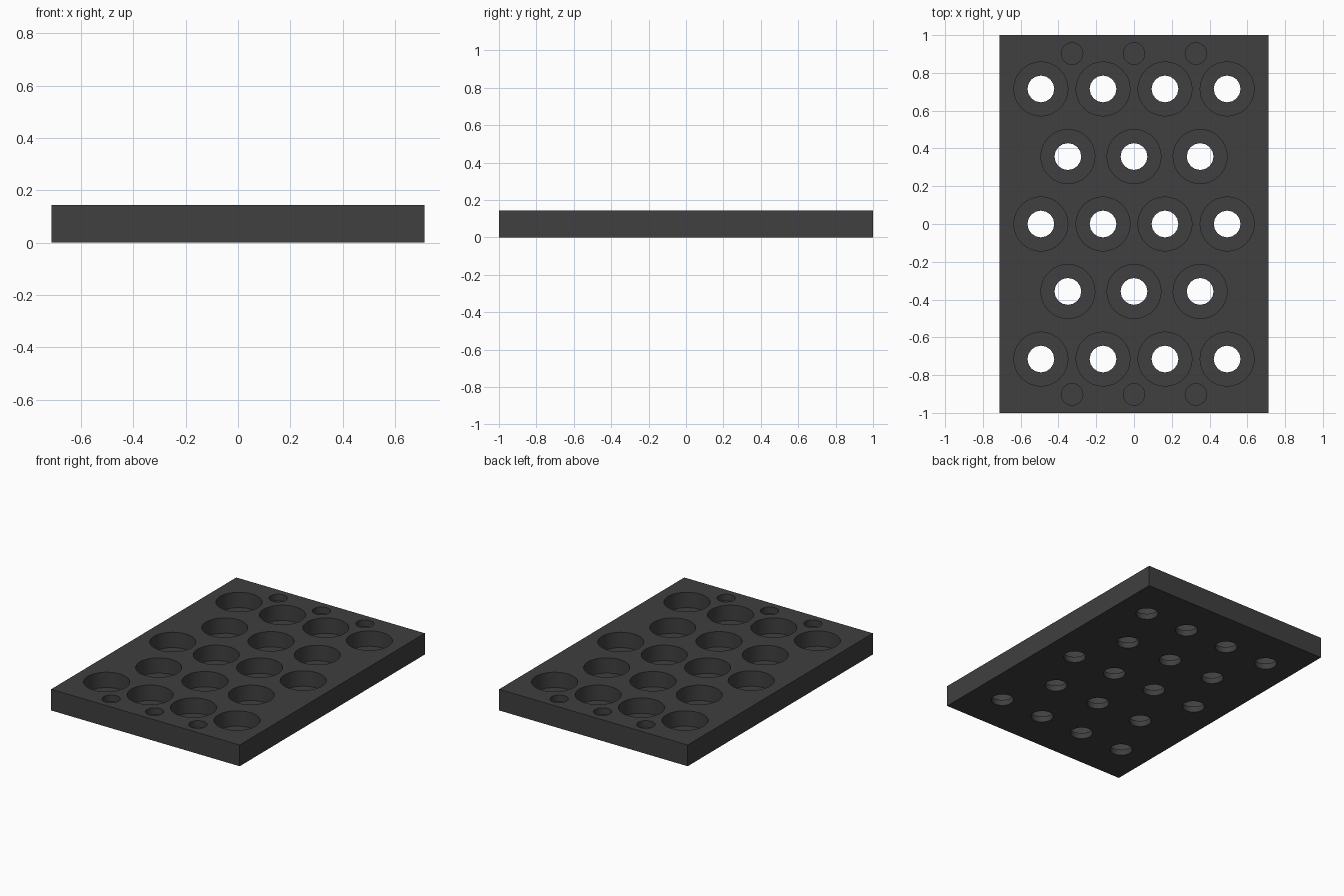
import bpy
import bmesh
from mathutils import Matrix

WIDTH, LENGTH, HEIGHT = 1.426, 2.0, 0.145

cube = bpy.data.objects.get("Cube")
if cube:
    bpy.data.objects.remove(cube, do_unlink=True)

charcoal = bpy.data.materials.new("charcoal")
charcoal.use_nodes = True
colour = (0.05, 0.05, 0.05, 1)
charcoal.diffuse_color = colour
charcoal.node_tree.nodes["Principled BSDF"].inputs["Base Color"].default_value = colour


def make_object(name, bm):
    mesh = bpy.data.meshes.new(name)
    bm.to_mesh(mesh)
    bm.free()
    mesh.materials.append(charcoal)
    obj = bpy.data.objects.new(name, mesh)
    bpy.context.collection.objects.link(obj)
    return obj


def drill(plate, name, centres, radius, bottom, sides):
    """Cut round pockets from the top face down to the given height."""
    top = HEIGHT + 0.05
    bm = bmesh.new()
    for x, y in centres:
        bmesh.ops.create_cone(
            bm, cap_ends=True, segments=sides, radius1=radius, radius2=radius,
            depth=top - bottom, matrix=Matrix.Translation((x, y, (top + bottom) / 2)))
    cutter = make_object(name, bm)
    cutter.hide_render = True
    cut = plate.modifiers.new(name, 'BOOLEAN')
    cut.operation = 'DIFFERENCE'
    cut.solver = 'EXACT'
    cut.object = cutter
    bpy.context.view_layer.objects.active = plate
    bpy.ops.object.modifier_apply(modifier=cut.name)
    bpy.data.objects.remove(cutter, do_unlink=True)


# Solid plate
bm = bmesh.new()
bmesh.ops.create_cube(bm, size=1, matrix=Matrix.Translation((0, 0, HEIGHT / 2))
                      @ Matrix.Diagonal((WIDTH, LENGTH, HEIGHT, 1)))
plate = make_object("drilled_plate", bm)

# Alternating rows of four and three holes, plus small pockets at both ends
holes = [(x, y) for y in (-0.715, 0, 0.715) for x in (-0.493, -0.164, 0.164, 0.493)]
holes += [(x, y) for y in (-0.357, 0.357) for x in (-0.35, 0, 0.35)]
pockets = [(x, y) for y in (-0.902, 0.902) for x in (-0.328, 0, 0.328)]

drill(plate, "wide_pockets", holes, 0.143, 0.04, 32)
drill(plate, "through_holes", holes, 0.071, -0.05, 16)
drill(plate, "small_pockets", pockets, 0.057, 0.1, 24)

# Smooth the round walls, keep the rims crisp
bpy.ops.object.select_all(action='DESELECT')
plate.select_set(True)
bpy.context.view_layer.objects.active = plate
bpy.ops.object.shade_smooth_by_angle(angle=0.52)
